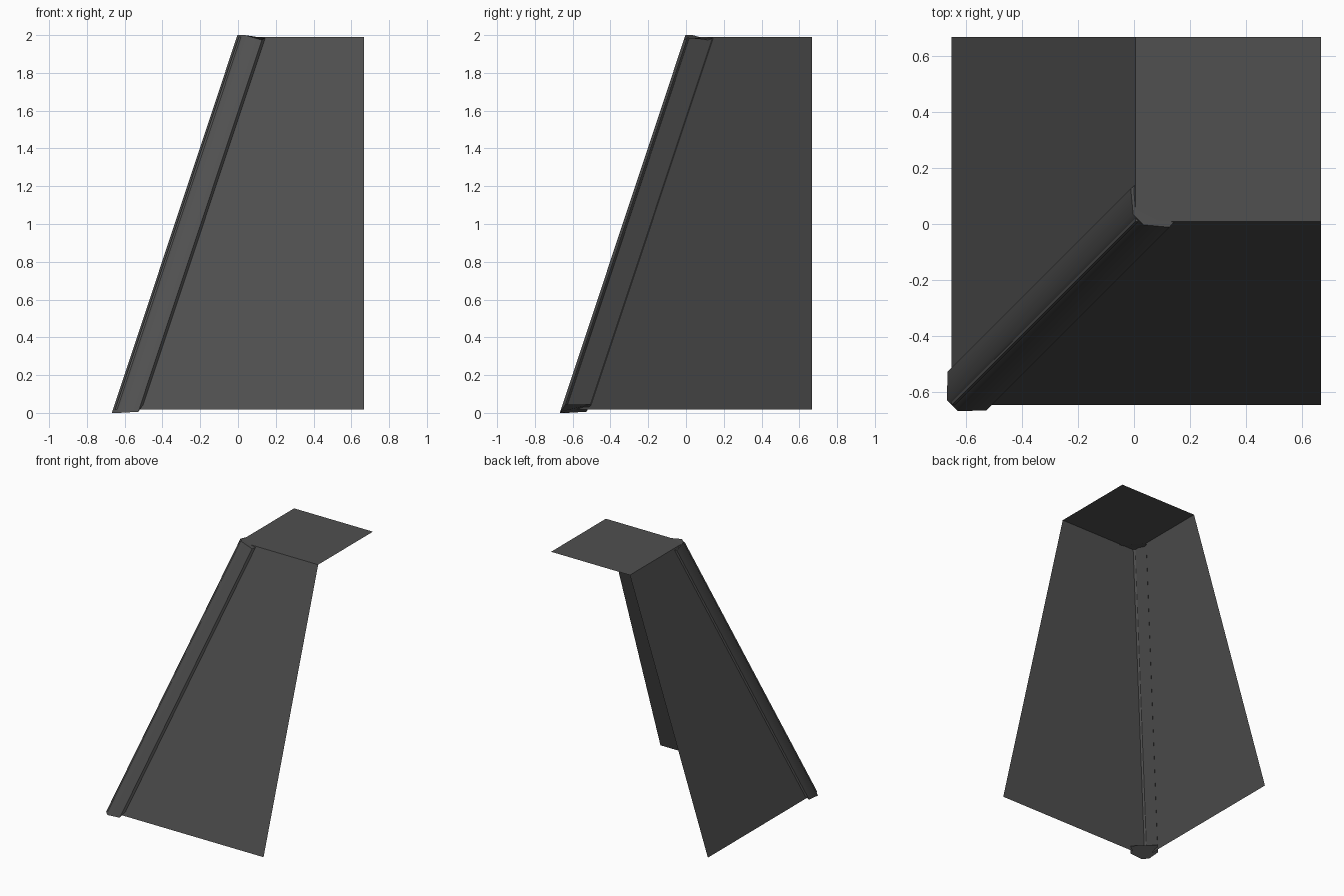
import bpy, math

if "Cube" in bpy.data.objects:
    bpy.data.objects.remove(bpy.data.objects["Cube"])

grey = bpy.data.materials.new("dark_grey")
grey.diffuse_color = (0.08, 0.08, 0.08, 1)
grey.use_nodes = True
grey.node_tree.nodes["Principled BSDF"].inputs["Base Color"].default_value = grey.diffuse_color

SLOPE = 0.3325          # inward lean of both walls per unit of height
TOP, LOW = 1.99, 0.018  # sheet heights
FAR = 0.667             # open back and right edges


def at(p, z):
    """Slide a section point (given at z = 2) along the slanted corner line."""
    s = SLOPE * (z - 2)
    return (p[0] + s, p[1] + s, z)


def make(name, verts, faces):
    mesh = bpy.data.meshes.new(name)
    mesh.from_pydata(verts, [], faces)
    mesh.materials.append(grey)
    obj = bpy.data.objects.new(name, mesh)
    bpy.context.collection.objects.link(obj)
    return obj


# thin sheets: roof, front wall and left wall, open at back, right and below
corner = (0.008, 0.013)
c_top, c_low = at(corner, TOP), at(corner, LOW)
front_top, front_low = (FAR, c_top[1], TOP), (FAR, c_low[1], LOW)
left_top, left_low = (c_top[0], FAR, TOP), (c_low[0], FAR, LOW)
make("roof_sheet", [c_top, front_top, (FAR, FAR, TOP), left_top], [(0, 1, 2, 3)])
make("front_wall", [c_low, front_low, front_top, c_top], [(0, 1, 2, 3)])
make("left_wall", [left_low, c_low, c_top, left_top], [(0, 1, 2, 3)])

# corner trim: half section (x, y, bottom z, top z), mirrored across x = y
half = [(0.035, -0.003, 0.0, 2.0),
        (0.135, -0.003, 0.006, 1.974),
        (0.149, 0.013, 0.045, 1.984)]
section = [(y, x, b, t) for x, y, b, t in reversed(half)] + half
n = len(section)
verts = [at(p, p[2]) for p in section] + [at(p, p[3]) for p in section]
faces = [(i, i + 1, n + i + 1, n + i) for i in range(n - 1)]
faces += [tuple(reversed(range(n))), tuple(range(n, 2 * n))]
trim = make("corner_trim", verts, faces)

# rounded nose, crisp side lips
bpy.context.view_layer.objects.active = trim
trim.select_set(True)
bpy.ops.object.shade_smooth_by_angle(angle=math.radians(50))
